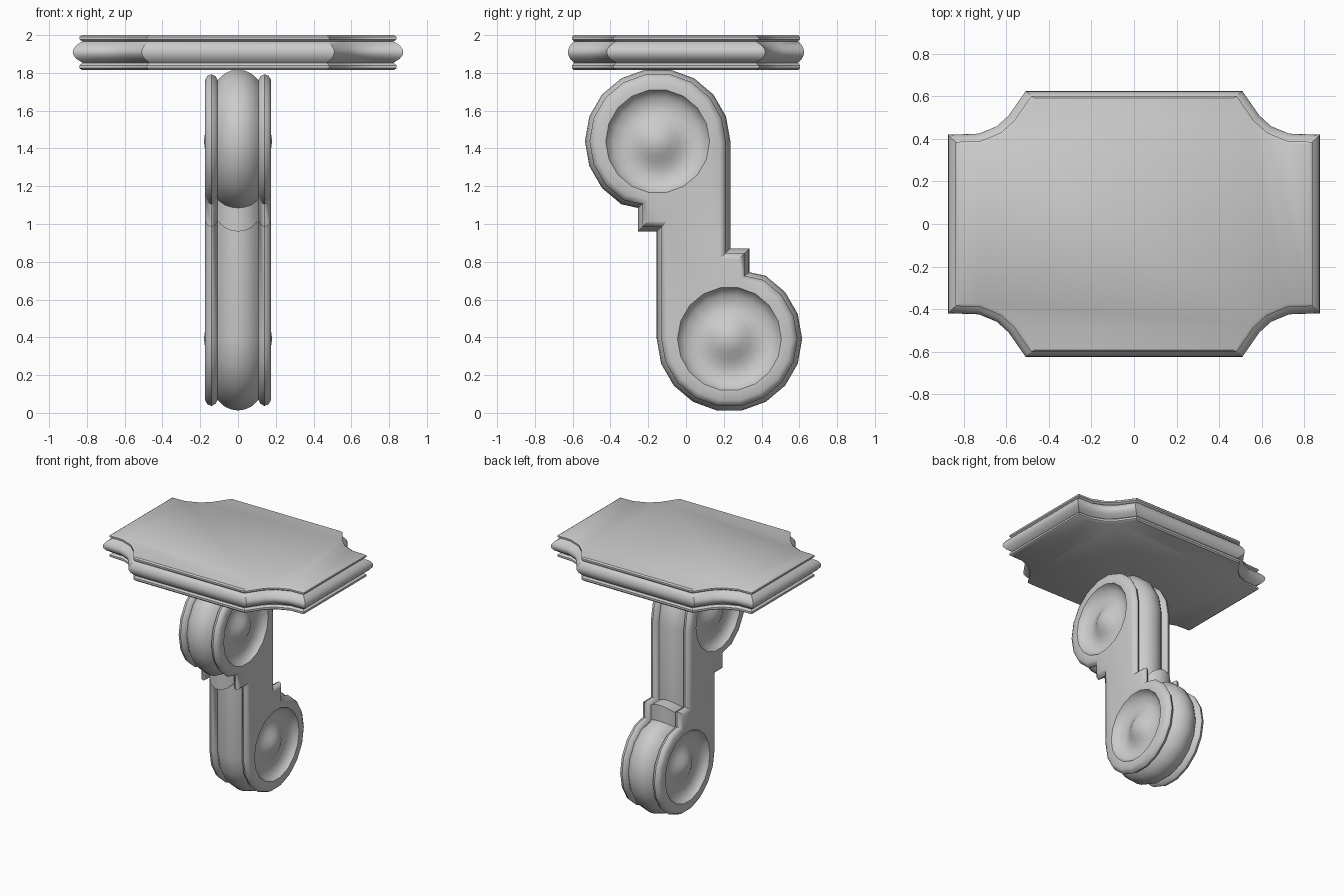
import bpy, bmesh
from math import sin, cos, pi, radians
from mathutils import Vector

if "Cube" in bpy.data.objects:
    bpy.data.objects.remove(bpy.data.objects["Cube"])

stone = bpy.data.materials.new("plain grey")
stone.use_nodes = True
GREY = (0.6, 0.6, 0.6, 1)
stone.diffuse_color = GREY
stone.node_tree.nodes["Principled BSDF"].inputs["Base Color"].default_value = GREY


def inset(points, distance, weight=lambda n: 1):
    """Mitred inward offset of a counter-clockwise outline."""
    result = []
    for i, p in enumerate(points):
        p = Vector(p)
        a = (p - Vector(points[i - 1])).normalized()
        b = (Vector(points[(i + 1) % len(points)]) - p).normalized()
        na, nb = Vector((-a.y, a.x)), Vector((-b.y, b.x))
        da, db = distance * weight(na), distance * weight(nb)
        det = na.x * nb.y - na.y * nb.x
        if abs(det) < 0.05:
            result.append(p + na * da)
        else:
            result.append(p + Vector((da * nb.y - db * na.y, db * na.x - da * nb.x)) / det)
    return result


def bridge(bm, low, high):
    for i in range(len(low)):
        j = (i + 1) % len(low)
        bm.faces.new((low[i], low[j], high[j], high[i]))


def finish(bm, name, angle):
    bmesh.ops.recalc_face_normals(bm, faces=bm.faces)
    mesh = bpy.data.meshes.new(name)
    bm.to_mesh(mesh)
    bm.free()
    mesh.materials.append(stone)
    obj = bpy.data.objects.new(name, mesh)
    bpy.context.collection.objects.link(obj)
    bpy.ops.object.select_all(action='DESELECT')
    obj.select_set(True)
    bpy.context.view_layer.objects.active = obj
    bpy.ops.object.shade_smooth_by_angle(angle=radians(angle))


# Shelf: scooped corners, moulded edge
corner = [(0.875, 0.42), (0.73, 0.425), (0.645, 0.46), (0.59, 0.51), (0.51, 0.625)]
mirrored = [(-x, y) for x, y in reversed(corner)]
half = corner + mirrored
outline = half + [(-x, -y) for x, y in half]
edge = [(1.815, 0.05), (1.825, 0.035), (1.84, 0.035), (1.853, 0.052), (1.858, 0.045),
        (1.875, 0.018), (1.895, 0.003), (1.91, 0), (1.925, 0.003), (1.945, 0.018),
        (1.963, 0.045), (1.967, 0.052), (1.977, 0.035), (1.99, 0.035), (2.0, 0.05)]
bm = bmesh.new()
rings = []
for z, d in edge:
    flat = inset(outline, d, lambda n: 0.62 if abs(n.y) > 0.99 and abs(n.x) < 0.02 else 1)
    rings.append([bm.verts.new((p.x, p.y, z)) for p in flat])
for low, high in zip(rings, rings[1:]):
    bridge(bm, low, high)
bm.faces.new(rings[0])
bm.faces.new(rings[-1])
finish(bm, "shelf", 35)

# Bracket: point-symmetric scroll outline in y and z
MID_Y, MID_Z = 0.04, 0.915
CY, CZ, R = -0.15, 1.438, 0.385
SIDES = 18
arc = [(CY + R * cos(radians(a)), CZ + R * sin(radians(a))) for a in range(0, 241, 20)]
scroll = arc + [(-0.255, 1.085), (-0.255, 0.96), (-0.155, 0.96)]
turned = [(2 * MID_Y - y, 2 * MID_Z - z) for y, z in scroll]
scroll += turned
centres = [(CY, CZ), (2 * MID_Y - CY, 2 * MID_Z - CZ)]

# Rounded middle rib with a bead on each side
rib = [(0, 0), (0.035, 0.005), (0.07, 0.02), (0.095, 0.042), (0.108, 0.056),
       (0.118, 0.036), (0.14, 0.024), (0.162, 0.033), (0.175, 0.055)]
section = [(-x, d) for x, d in reversed(rib[1:])] + rib
# Hollow round panels with a raised button
dish = [(0.275, 0), (0.262, 0.022), (0.235, 0.042), (0.19, 0.054), (0.15, 0.05),
        (0.11, 0.034), (0.075, 0.014), (0.04, 0.0)]

bm = bmesh.new()
rings = [[bm.verts.new((x, p.x, p.y)) for p in inset(scroll, d)] for x, d in section]
for low, high in zip(rings, rings[1:]):
    bridge(bm, low, high)
for side, rim in ((-1, rings[0]), (1, rings[-1])):
    face_x = 0.175 * side
    loops = [rim]
    for cy, cz in centres:
        bowl = [[bm.verts.new((face_x - depth * side,
                               cy + r * cos(2 * pi * k / SIDES),
                               cz + r * sin(2 * pi * k / SIDES))) for k in range(SIDES)]
                for r, depth in dish]
        for outer, inner in zip(bowl, bowl[1:]):
            bridge(bm, outer, inner)
        tip = bm.verts.new((face_x + 0.006 * side, cy, cz))
        for k in range(SIDES):
            bm.faces.new((bowl[-1][k], bowl[-1][(k + 1) % SIDES], tip))
        loops.append(bowl[0])
    edges = [bm.edges.get((loop[i - 1], loop[i])) for loop in loops for i in range(len(loop))]
    bmesh.ops.triangle_fill(bm, edges=edges, use_beauty=True, normal=(side, 0, 0))
finish(bm, "scroll_bracket", 38)
